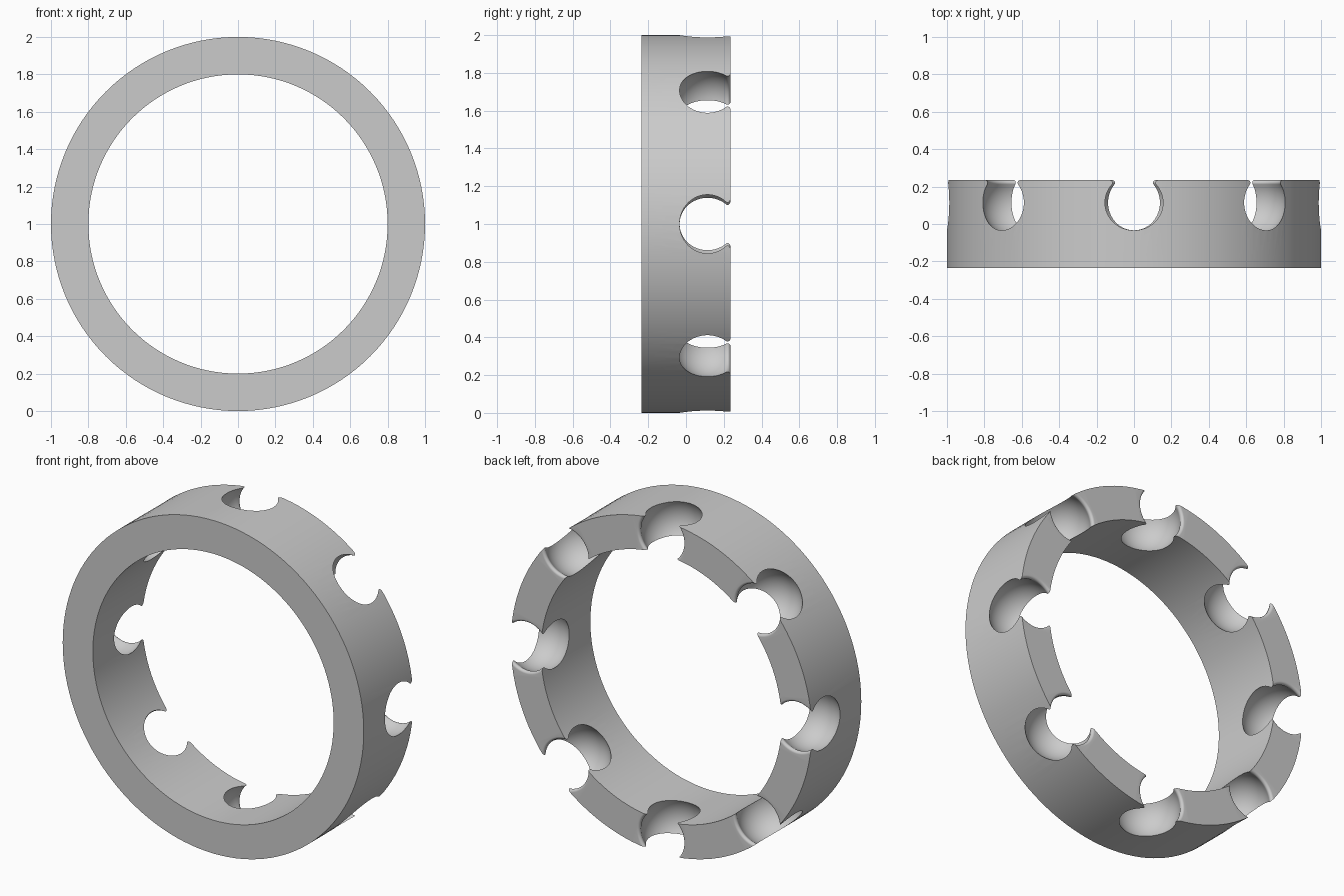
import bpy, bmesh
from math import sin, cos, pi, sqrt, atan2, radians
from mathutils import Matrix, Vector

cube = bpy.data.objects.get("Cube")
if cube:
    bpy.data.objects.remove(cube)

OUTER, INNER, HALF = 1.0, 0.8, 0.235      # ring radii and half depth
PITCH, POCKET_Y, POCKET_R = 0.9, 0.114, 0.1786
LIP = 0.015                               # rounding at the pocket mouths
POCKETS = 8


def lathe(bm, profile, steps, closed=False, centre=(0, 0, 0)):
    """Revolve (radius, y) points about the y axis."""
    verts = [bm.verts.new((r, y, 0)) for r, y in profile]
    pairs = list(zip(verts, verts[1:]))
    if closed:
        pairs.append((verts[-1], verts[0]))
    edges = [bm.edges.new(p) for p in pairs]
    bmesh.ops.spin(bm, geom=verts + edges, axis=(0, 1, 0), cent=(0, 0, 0),
                   angle=2 * pi, steps=steps, use_merge=False)
    bmesh.ops.remove_doubles(bm, verts=bm.verts, dist=1e-5)
    bmesh.ops.recalc_face_normals(bm, faces=bm.faces)
    bmesh.ops.translate(bm, verts=bm.verts, vec=centre)


def make_object(name, bm):
    mesh = bpy.data.meshes.new(name)
    bm.to_mesh(mesh)
    bm.free()
    obj = bpy.data.objects.new(name, mesh)
    bpy.context.collection.objects.link(obj)
    return obj


# Ring body
bm = bmesh.new()
lathe(bm, [(INNER, -HALF), (OUTER, -HALF), (OUTER, HALF), (INNER, HALF)],
      128, closed=True, centre=(0, 0, 1))
ring = make_object("ball_cage_ring", bm)

# Ball pocket profile: sphere, then a rounded lip flaring to the back face
lip_y = HALF - LIP
lip_r = sqrt((POCKET_R + LIP) ** 2 - (lip_y - POCKET_Y) ** 2)
neck = atan2(lip_y - POCKET_Y, lip_r)
profile = []
for i in range(25):
    a = -pi / 2 + (neck + pi / 2) * i / 24
    profile.append((POCKET_R * cos(a), POCKET_Y + POCKET_R * sin(a)))
for i in range(1, 9):
    a = pi + neck + (pi / 2 - pi - neck) * i / 8
    profile.append((lip_r + LIP * cos(a), lip_y + LIP * sin(a)))
profile += [(lip_r, HALF + 0.1), (0, HALF + 0.1)]
profile[0] = (0, POCKET_Y - POCKET_R)

# Eight pocket cutters around the ring
pocket = bmesh.new()
lathe(pocket, profile, 64)
template = bpy.data.meshes.new("pocket_template")
pocket.to_mesh(template)
pocket.free()
bm = bmesh.new()
for i in range(POCKETS):
    start = len(bm.verts)
    bm.from_mesh(template)
    bm.verts.ensure_lookup_table()
    turn = Matrix.Rotation(2 * pi * i / POCKETS, 4, 'Y')
    place = Matrix.Translation((0, 0, 1)) @ turn @ Matrix.Translation((PITCH, 0, 0))
    bmesh.ops.transform(bm, matrix=place, verts=bm.verts[start:])
cutter = make_object("pocket_cutter", bm)
cutter.hide_render = True
bpy.data.meshes.remove(template)

# Cut the pockets
cut = ring.modifiers.new("pockets", 'BOOLEAN')
cut.operation = 'DIFFERENCE'
cut.solver = 'EXACT'
cut.object = cutter
bpy.ops.object.select_all(action='DESELECT')
ring.select_set(True)
bpy.context.view_layer.objects.active = ring
bpy.ops.object.modifier_apply(modifier=cut.name)
bpy.data.objects.remove(cutter)

# Plain grey finish
grey = bpy.data.materials.new("light_grey")
grey.use_nodes = True
colour = (0.6, 0.6, 0.6, 1)
grey.diffuse_color = colour
grey.node_tree.nodes["Principled BSDF"].inputs["Base Color"].default_value = colour
ring.data.materials.clear()
ring.data.materials.append(grey)
bpy.ops.object.shade_smooth_by_angle(angle=radians(30))
